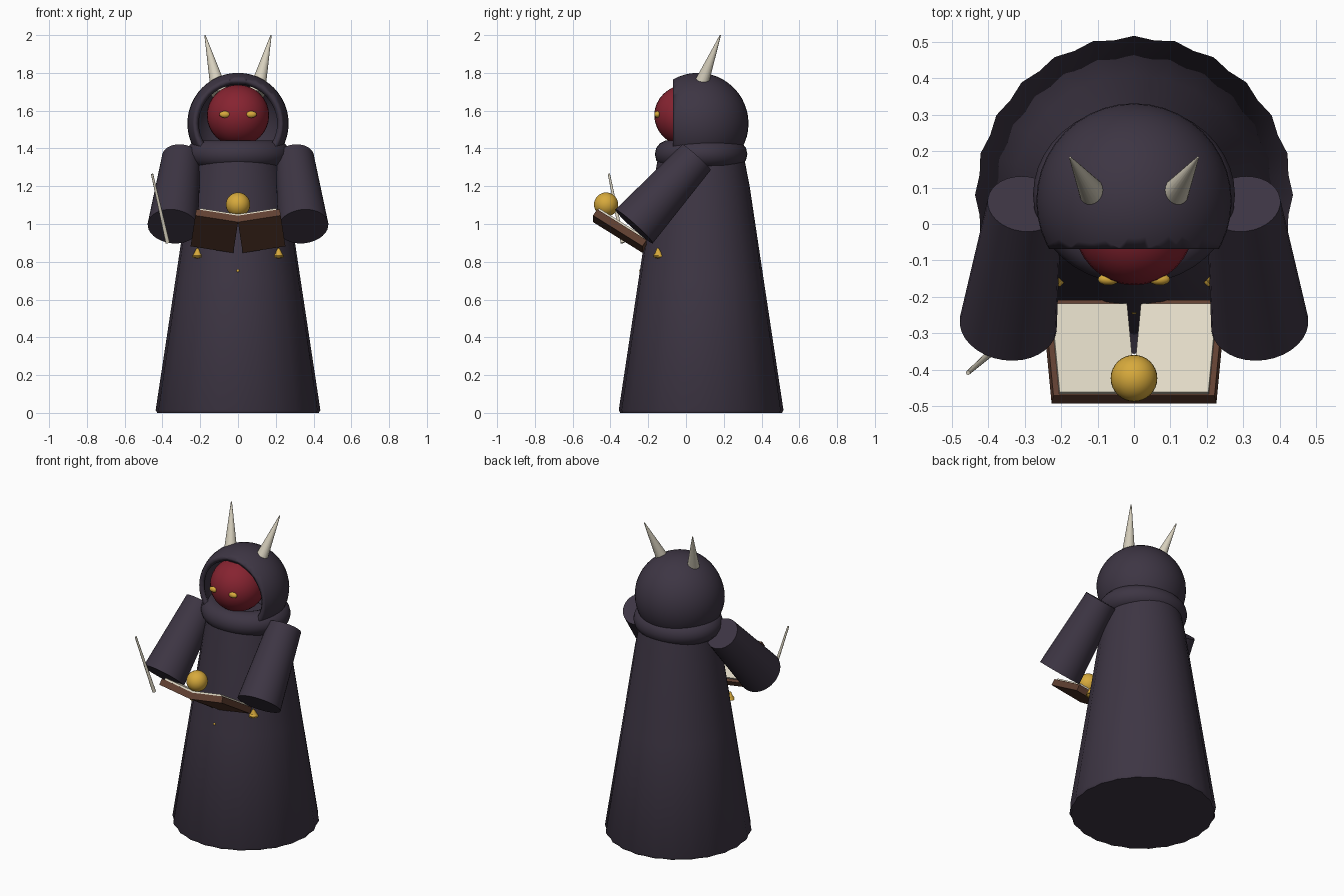
import bpy, bmesh, math
from mathutils import Vector, Matrix

if "Cube" in bpy.data.objects:
    bpy.data.objects.remove(bpy.data.objects["Cube"], do_unlink=True)


def material(name, rgb):
    m = bpy.data.materials.new(name)
    m.use_nodes = True
    m.diffuse_color = (*rgb, 1)
    bsdf = m.node_tree.nodes["Principled BSDF"]
    bsdf.inputs["Base Color"].default_value = (*rgb, 1)
    bsdf.inputs["Roughness"].default_value = 0.8
    return m


CLOTH = material("dark purple cloth", (0.047, 0.036, 0.057))
RED = material("deep red skin", (0.24, 0.017, 0.03))
GOLD = material("gold", (0.68, 0.4, 0.045))
BONE = material("bone", (0.68, 0.63, 0.51))
PAPER = material("cream paper", (0.74, 0.69, 0.56))
LEATHER = material("brown leather", (0.12, 0.052, 0.032))


def finish(name, bm, mat, smooth=True):
    bmesh.ops.recalc_face_normals(bm, faces=bm.faces)
    mesh = bpy.data.meshes.new(name)
    bm.to_mesh(mesh)
    bm.free()
    ob = bpy.data.objects.new(name, mesh)
    bpy.context.collection.objects.link(ob)
    mesh.materials.append(mat)
    if smooth:
        bpy.ops.object.select_all(action="DESELECT")
        ob.select_set(True)
        bpy.context.view_layer.objects.active = ob
        bpy.ops.object.shade_smooth_by_angle(angle=math.radians(40))
    return ob


def ellipsoid(name, centre, radii, mat, segs=32):
    bm = bmesh.new()
    bmesh.ops.create_uvsphere(bm, u_segments=segs, v_segments=segs // 2, radius=1)
    bmesh.ops.transform(bm, verts=bm.verts, matrix=Matrix.Translation(centre) @ Matrix.Diagonal((*radii, 1)))
    return finish(name, bm, mat)


def taper(name, start, end, r1, r2, mat, segs=32):
    """Capped cone running from start to end."""
    a, b = Vector(start), Vector(end)
    bm = bmesh.new()
    turn = (b - a).to_track_quat("Z", "Y").to_matrix().to_4x4()
    bmesh.ops.create_cone(bm, cap_ends=True, segments=segs, radius1=r1, radius2=r2,
                          depth=(b - a).length, matrix=Matrix.Translation((a + b) / 2) @ turn)
    return finish(name, bm, mat)


def loft(name, rings, mat):
    """Skin a list of equal-length point rings and cap both ends."""
    bm = bmesh.new()
    loops = [[bm.verts.new(p) for p in ring] for ring in rings]
    n = len(loops[0])
    for low, high in zip(loops, loops[1:]):
        for i in range(n):
            j = (i + 1) % n
            bm.faces.new((low[i], low[j], high[j], high[i]))
    bm.faces.new(loops[0])
    bm.faces.new(loops[-1])
    return finish(name, bm, mat)


# Pleated robe, folds fading towards the chest
def robe_ring(z, radius, fold):
    ring = []
    for i in range(48):
        a = math.tau * i / 48
        r = radius - fold * (i % 2)
        ring.append((r * math.cos(a), 0.08 + r * math.sin(a), z))
    return ring


loft("robe", [robe_ring(0, 0.428, 0.008), robe_ring(0.015, 0.436, 0.009),
              robe_ring(0.7, 0.332, 0.005), robe_ring(1.2, 0.257, 0.001),
              robe_ring(1.39, 0.22, 0)], CLOTH)

# Rolled collar
collar = []
for i in range(14):
    t = math.tau * i / 14
    collar.append((0.17 + 0.075 * math.cos(t), 1.37 + 0.075 * math.sin(t)))
bm = bmesh.new()
rows = [[bm.verts.new((1.13 * r * math.cos(a), 0.08 + r * math.sin(a), z)) for r, z in collar]
        for a in (math.tau * k / 40 for k in range(40))]
for k in range(40):
    nxt = rows[(k + 1) % 40]
    for i in range(14):
        j = (i + 1) % 14
        bm.faces.new((rows[k][i], nxt[i], nxt[j], rows[k][j]))
finish("collar", bm, CLOTH)

# Hood: hollow ball sliced open at the front
bm = bmesh.new()
bmesh.ops.create_uvsphere(bm, u_segments=40, v_segments=24, radius=0.268)
bmesh.ops.translate(bm, verts=bm.verts, vec=(0, 0.063, 1.532))
bmesh.ops.bisect_plane(bm, geom=bm.verts[:] + bm.edges[:] + bm.faces[:], plane_co=(0, -0.068, 0),
                       plane_no=(0, -1, 0), clear_outer=True)
hood = finish("hood", bm, CLOTH)
shell = hood.modifiers.new("thickness", "SOLIDIFY")
shell.thickness = 0.03
shell.offset = -1

# Head
ellipsoid("head", (0, 0, 1.575), (0.165, 0.168, 0.162), RED)

# Paired parts
for side, s in (("left", 1), ("right", -1)):
    ellipsoid(side + "_eye", (0.07 * s, -0.152, 1.58), (0.029, 0.016, 0.018), GOLD, 16)
    taper(side + "_horn", (0.097 * s, 0.06, 1.69), (0.175 * s, 0.182, 2), 0.046, 0.003, BONE, 20)
    taper(side + "_sleeve", (0.3 * s, 0.055, 1.353), (0.345 * s, -0.275, 0.987), 0.102, 0.134, CLOTH)
    taper(side + "_clasp", (0.215 * s, -0.145, 0.825), (0.215 * s, -0.15, 0.872), 0.028, 0.005, GOLD, 12)
    ellipsoid(side + "_clasp_bead", (0.215 * s, -0.15, 0.832), (0.026, 0.024, 0.014), GOLD, 12)


# Open book: each half is a cover slab with a page block on it
def slab(name, s, u_range, v_range, w_range, mat):
    origin = Vector((0, -0.492, 1.01))
    across = Vector((0.226, 0, 0.035))
    down = Vector((0.025, 0.262, -0.163))
    normal = across.cross(down).normalized()
    bm = bmesh.new()
    bmesh.ops.create_cube(bm, size=1)
    for v in bm.verts:
        u, d, w = (lo + (hi - lo) * (c + 0.5) for c, (lo, hi) in zip(v.co, (u_range, v_range, w_range)))
        p = origin + across * u + down * d + normal * w
        v.co = (p.x * s, p.y, p.z)
    finish(name, bm, mat, smooth=False)


for side, s in (("left", 1), ("right", -1)):
    slab(side + "_book_cover", s, (0, 1), (0, 1), (0, 0.04), LEATHER)
    slab(side + "_book_pages", s, (0.01, 0.93), (0.015, 0.94), (0.035, 0.052), PAPER)

# Orb on the book, robe stud and writing quill
ellipsoid("orb", (0, -0.423, 1.103), (0.064, 0.064, 0.064), GOLD)
ellipsoid("robe_stud", (0, -0.236, 0.752), (0.01, 0.012, 0.01), GOLD, 12)
taper("quill", (-0.372, -0.335, 0.9), (-0.455, -0.408, 1.265), 0.011, 0.006, BONE, 12)
